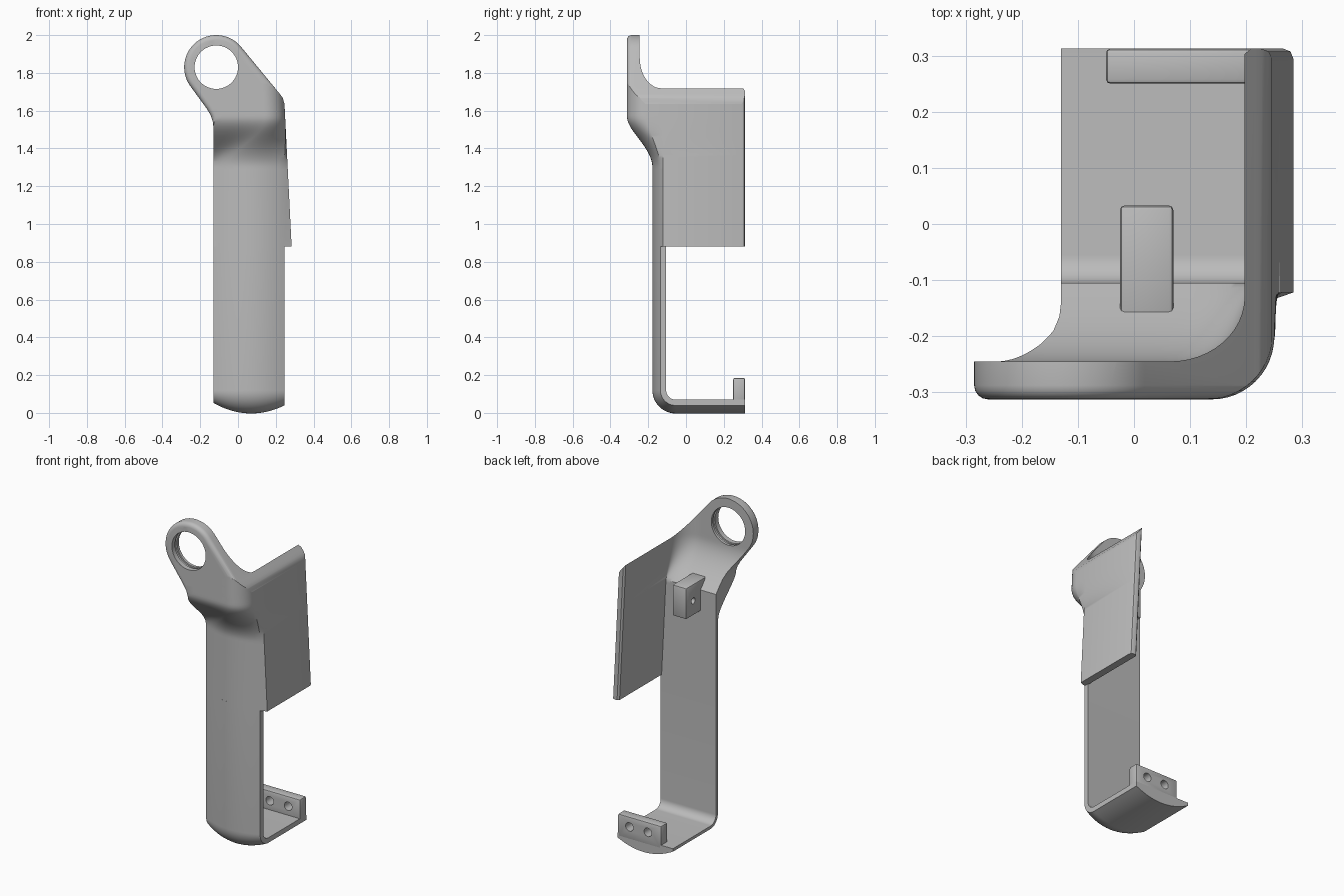
import bpy, bmesh, math
from math import sin, cos, pi, radians

if "Cube" in bpy.data.objects:
    bpy.data.objects.remove(bpy.data.objects["Cube"])

grey = bpy.data.materials.new("plain grey")
grey.use_nodes = True
grey.diffuse_color = (0.5, 0.5, 0.5, 1)
grey.node_tree.nodes["Principled BSDF"].inputs["Base Color"].default_value = (0.5, 0.5, 0.5, 1)

LEFT, RIGHT, BACK, FRONT, INNER = -0.13, 0.245, 0.3125, -0.3125, -0.105


def finish(name, bm):
    bmesh.ops.recalc_face_normals(bm, faces=bm.faces)
    mesh = bpy.data.meshes.new(name)
    bm.to_mesh(mesh)
    bm.free()
    obj = bpy.data.objects.new(name, mesh)
    obj.data.materials.append(grey)
    bpy.context.collection.objects.link(obj)
    return obj


def loft(name, rings):
    """Skin a list of closed rings and cap both ends."""
    bm = bmesh.new()
    rows = [[bm.verts.new(p) for p in ring] for ring in rings]
    n = len(rows[0])
    for a, b in zip(rows, rows[1:]):
        for i in range(n):
            j = (i + 1) % n
            bm.faces.new((a[i], a[j], b[j], b[i]))
    bm.faces.new(rows[0])
    bm.faces.new(rows[-1])
    return finish(name, bm)


def box(name, lo, hi, bevel):
    bm = bmesh.new()
    bmesh.ops.create_cube(bm, size=1)
    for v in bm.verts:
        v.co = [(a + b) / 2 + c * (b - a) for a, b, c in zip(lo, hi, v.co)]
    bmesh.ops.bevel(bm, geom=bm.edges[:], offset=bevel, segments=2, profile=0.5, affect='EDGES')
    return finish(name, bm)


def rod(name, centre, radius, length, axis):
    bpy.ops.mesh.primitive_cylinder_add(vertices=48, radius=radius, depth=length, location=centre,
                                        rotation=(pi / 2, 0, 0) if axis == 'Y' else (0, pi / 2, 0))
    obj = bpy.context.object
    obj.name = name
    obj.data.materials.append(grey)
    return obj


def combine(obj, tool, operation):
    mod = obj.modifiers.new("cut", 'BOOLEAN')
    mod.operation, mod.solver, mod.object = operation, 'EXACT', tool
    bpy.context.view_layer.objects.active = obj
    bpy.ops.object.modifier_apply(modifier=mod.name)
    bpy.data.objects.remove(tool)


def smooth(obj):
    bpy.ops.object.select_all(action='DESELECT')
    obj.select_set(True)
    bpy.context.view_layer.objects.active = obj
    bpy.ops.object.shade_smooth_by_angle(angle=radians(32))


def thickness(x):
    return max(0.018, 0.073 - 0.05 * ((x - 0.07) / 0.19) ** 2)


def mix(a, b, t):
    return a + (b - a) * t


# Lower bracket: convex section swept down the front and back along the floor
path = [(INNER, 0.9, -1, 0)]
for k in range(13):
    a = pi + k / 12 * pi / 2
    path.append((-0.055 + 0.05 * cos(a), 0.12 + 0.05 * sin(a), cos(a), sin(a)))
path.append((BACK, 0.07, 0, -1))
xs = [mix(LEFT, RIGHT, i / 20) for i in range(21)]
rings = []
for y, z, ny, nz in path:
    outer = [(x, y + ny * thickness(x), z + nz * thickness(x)) for x in xs]
    rings.append(outer + [(RIGHT, y, z), (LEFT, y, z)])
bracket = loft("lower_bracket", rings)


# Upper hood and side panel: corner section that moves forward with height
def corner(x_end, y_front, start, r):
    """Straight run followed by a quarter round."""
    pts = [(mix(-0.3, start, i / 8), y_front) for i in range(9)]
    for i in range(1, 13):
        a = i / 12 * pi / 2
        pts.append((mix(start, x_end, sin(a)), y_front + r * (1 - cos(a))))
    return pts


def section(z):
    xo = RIGHT + (1.66 - z) * 0.05
    xi = xo - 0.045
    u = min(1, max(0, (z - 1.30) / 0.27))
    t_out = u * u * (3 - 2 * u)
    t_in = sin(pi / 2 * min(1, max(0, (z - 1.47) / 0.25)))
    ring = []
    high = corner(xo, FRONT, xo - 0.11, 0.11)
    for i, (hx, hy) in enumerate(high):
        lx = mix(-0.3, RIGHT, i / (len(high) - 1))
        ring.append((mix(lx, hx, t_out), mix(INNER - thickness(lx), hy, t_out), z))
    ring += [(xo, -0.122, z), (xo, BACK - 0.018, z), (xo - 0.005, BACK - 0.005, z),
             (xo - 0.018, BACK, z), (xi + 0.01, BACK, z), (xi, BACK - 0.01, z)]
    for hx, hy in reversed(corner(xi, -0.245, xi - 0.125, 0.115)):
        ring.append((hx, mix(INNER, hy, t_in), z))
    return ring


levels = [0.88] + [1.29 + 0.015 * i for i in range(31)] + [2.05]
hood = loft("hood_and_side_panel", [section(z) for z in levels])

# Front outline with the eye at the top, its front rim rounded
EYE_X, EYE_Z = -0.115, 1.83
outline = [(0.32, 0.86), (LEFT, 0.86), (LEFT, 1.51), (-0.133, 1.54), (-0.144, 1.575), (-0.165, 1.61)]
for k in range(41):
    a = radians(mix(216, 38, k / 40))
    outline.append((EYE_X + 0.17 * cos(a), EYE_Z + 0.17 * sin(a)))
outline += [(0.222, 1.688), (0.237, 1.668), (0.245, 1.64), (0.32, 1.52)]
bm = bmesh.new()
face = bm.faces.new([bm.verts.new((x, FRONT, z)) for x, z in outline])
extruded = bmesh.ops.extrude_face_region(bm, geom=[face])["geom"]
bmesh.ops.translate(bm, vec=(0, 0.7, 0), verts=[v for v in extruded if isinstance(v, bmesh.types.BMVert)])
if not face.is_valid or len(bm.faces) == len(outline) + 1:
    bm.edges.ensure_lookup_table()
    bmesh.ops.holes_fill(bm, edges=[e for e in bm.edges if e.is_boundary])
bmesh.ops.recalc_face_normals(bm, faces=bm.faces)
rim = [e for e in bm.edges if all(v.co.y < FRONT + 0.001 for v in e.verts)]
bmesh.ops.bevel(bm, geom=rim, offset=0.025, segments=4, profile=0.5, affect='EDGES')
combine(hood, finish("outline_cutter", bm), 'INTERSECT')
combine(hood, rod("eye_cutter", (EYE_X, -0.28, EYE_Z), 0.115, 0.3, 'Y'), 'DIFFERENCE')
combine(hood, rod("groove_cutter", (EYE_X, -0.272, EYE_Z), 0.124, 0.02, 'Y'), 'DIFFERENCE')

# Rear lip with two screw holes
lip = box("rear_lip", (-0.05, 0.25, 0.045), (RIGHT, BACK, 0.185), 0.008)
for x in (0.04, 0.165):
    combine(lip, rod("lip_hole_cutter", (x, 0.28, 0.125), 0.026, 0.2, 'Y'), 'DIFFERENCE')

# Boss behind the front wall with a cross hole
boss = box("rear_boss", (-0.025, -0.17, 1.34), (0.07, 0.033, 1.53), 0.008)
combine(boss, rod("boss_hole_cutter", (0.02, -0.035, 1.43), 0.018, 0.3, 'X'), 'DIFFERENCE')

for part in (bracket, hood, lip, boss):
    smooth(part)
